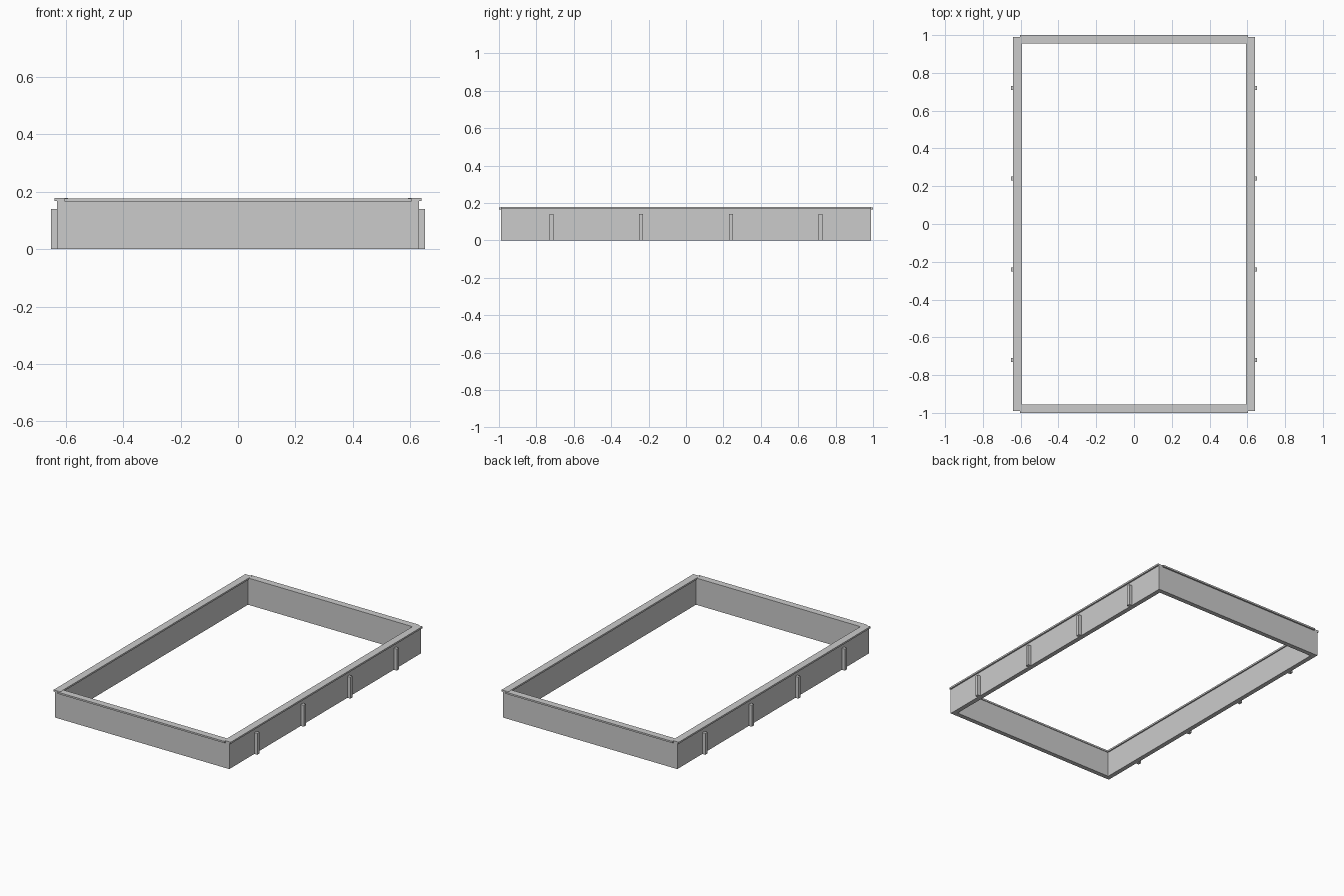
import bpy

if "Cube" in bpy.data.objects:
    bpy.data.objects.remove(bpy.data.objects["Cube"])


def box(name, x, y, z):
    """Box from (min, max) ranges on each axis."""
    bpy.ops.mesh.primitive_cube_add(
        size=1, location=[(a + b) / 2 for a, b in (x, y, z)])
    ob = bpy.context.object
    ob.name = name
    ob.scale = [b - a for a, b in (x, y, z)]
    bpy.ops.object.transform_apply(location=False, rotation=False, scale=True)
    return ob


def span(sign, a, b):
    """Range a..b, mirrored to the negative side when sign is -1."""
    return tuple(sorted((sign * a, sign * b)))


WALL_TOP, CAP_TOP = 0.167, 0.178

for s, side, end in ((-1, "left", "front"), (1, "right", "back")):
    # Long side wall with its overhanging cap
    box(side + "_wall", span(s, 0.60, 0.63), (-0.99, 0.99), (0, WALL_TOP))
    box(side + "_cap", span(s, 0.592, 0.64), (-0.99, 0.99), (WALL_TOP, CAP_TOP))

    # Short end wall butted between the sides, with its cap
    box(end + "_wall", (-0.60, 0.60), span(s, 0.96, 0.99), (0, WALL_TOP))
    box(end + "_cap", (-0.604, 0.604), span(s, 0.956, 1.0),
        (WALL_TOP - 0.001, CAP_TOP - 0.001))

    # Support stakes along the outside of the long wall
    for i, y in enumerate((-0.72, -0.24, 0.24, 0.72)):
        box(f"{side}_stake_{i + 1}", span(s, 0.63, 0.651),
            (y - 0.011, y + 0.011), (0, 0.14))
